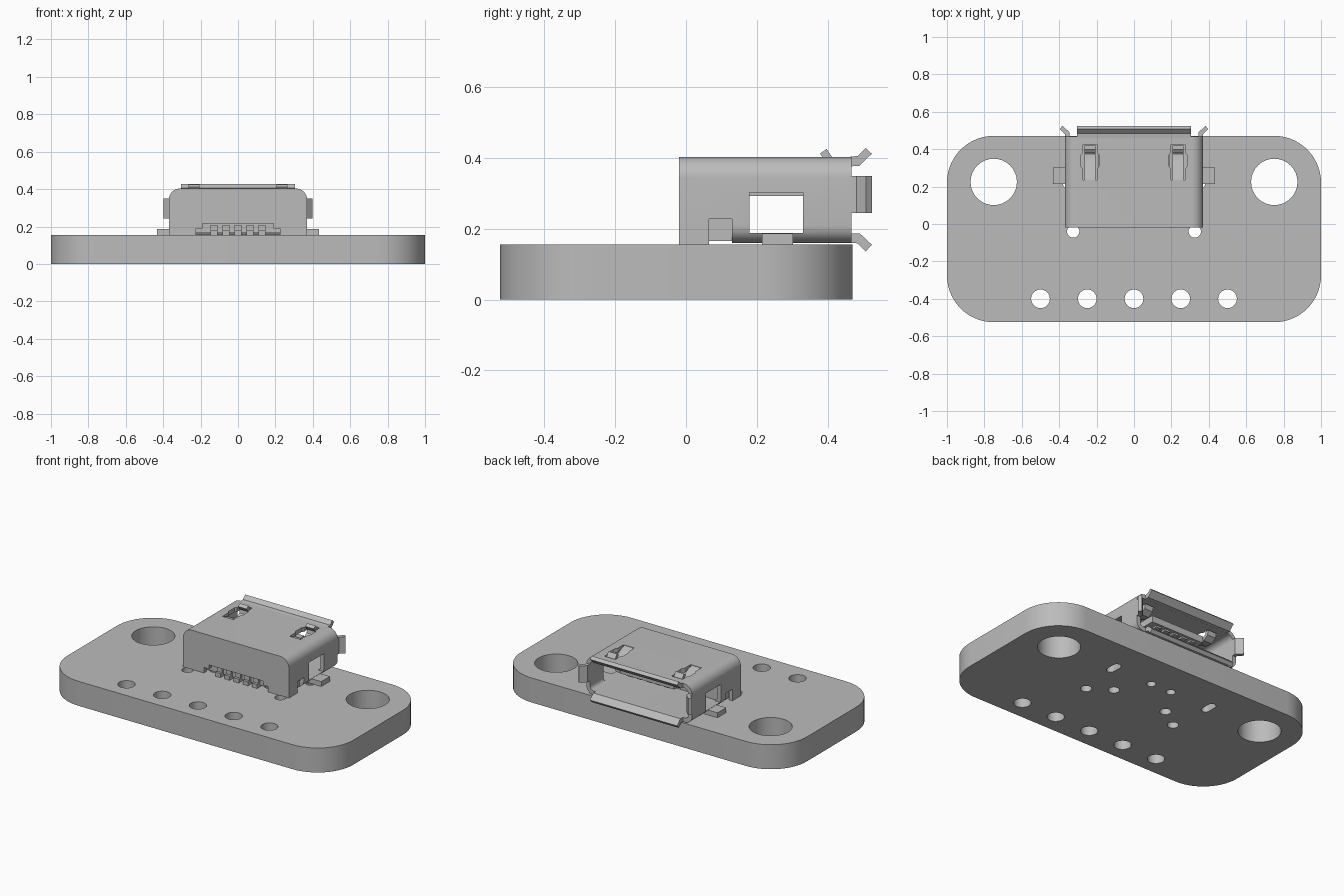
import bpy, bmesh, math
from mathutils import Vector

if "Cube" in bpy.data.objects:
    bpy.data.objects.remove(bpy.data.objects["Cube"])

grey = bpy.data.materials.new("plain_grey")
grey.diffuse_color = (0.5, 0.5, 0.5, 1)
grey.use_nodes = True
grey.node_tree.nodes["Principled BSDF"].inputs["Base Color"].default_value = grey.diffuse_color


def place(axis, p, d):
    """Put a 2D profile point into 3D, d units along the extrusion axis."""
    u, v = p
    return {'x': (d, u, v), 'y': (u, d, v), 'z': (u, v, d)}[axis]


def finish(name, bm):
    bmesh.ops.recalc_face_normals(bm, faces=bm.faces[:])
    me = bpy.data.meshes.new(name)
    bm.to_mesh(me)
    bm.free()
    me.materials.append(grey)
    ob = bpy.data.objects.new(name, me)
    bpy.context.collection.objects.link(ob)
    return ob


def prism(name, pts, axis, a, b):
    bm = bmesh.new()
    lo = [bm.verts.new(place(axis, p, a)) for p in pts]
    hi = [bm.verts.new(place(axis, p, b)) for p in pts]
    bm.faces.new(lo)
    bm.faces.new(hi)
    n = len(pts)
    for i in range(n):
        j = (i + 1) % n
        bm.faces.new((lo[i], lo[j], hi[j], hi[i]))
    return finish(name, bm)


def box(name, x0, x1, y0, y1, z0, z1):
    return prism(name, [(x0, y0), (x1, y0), (x1, y1), (x0, y1)], 'z', z0, z1)


def arc(cx, cy, r, a0, a1, n=10):
    return [(cx + r * math.cos(math.radians(a0 + (a1 - a0) * i / n)),
             cy + r * math.sin(math.radians(a0 + (a1 - a0) * i / n))) for i in range(n + 1)]


def rounded(x0, x1, y0, y1, rb, rt, n=10):
    return (arc(x1 - rt, y1 - rt, rt, 0, 90, n) + arc(x0 + rt, y1 - rt, rt, 90, 180, n)
            + arc(x0 + rb, y0 + rb, rb, 180, 270, n) + arc(x1 - rb, y0 + rb, rb, 270, 360, n))


def ribbon(path, t):
    """Outline of a bent metal strip of thickness t."""
    left, right = [], []
    for i, p in enumerate(path):
        d = Vector(path[min(i + 1, len(path) - 1)]) - Vector(path[max(i - 1, 0)])
        d.normalize()
        n = Vector((-d.y, d.x)) * t / 2
        left.append(tuple(Vector(p) + n))
        right.append(tuple(Vector(p) - n))
    return left + right[::-1]


def cut(ob, cutters):
    bpy.context.view_layer.objects.active = ob
    for c in cutters:
        m = ob.modifiers.new("cut", 'BOOLEAN')
        m.operation = 'DIFFERENCE'
        m.solver = 'EXACT'
        m.object = c
        bpy.ops.object.modifier_apply(modifier=m.name)
        bpy.data.objects.remove(c)


# Circuit board with mounting, pin, via and connector holes
T = 0.155
board = prism("circuit_board", rounded(-1, 1, -0.525, 0.471, 0.25, 0.25, 14), 'z', 0, T)
holes = [(x, -0.4, 0.05) for x in (-0.5, -0.25, 0, 0.25, 0.5)]
for s in (-1, 1):
    holes += [(s * 0.75, 0.225, 0.124), (s * 0.325, -0.04, 0.033),
              (s * 0.193, 0.05, 0.033), (s * 0.073, 0.24, 0.027)]
cutters = [prism("hole", arc(x, y, r, 0, 348.75, 31), 'z', -0.1, 0.3) for x, y, r in holes]
for s in (-1, 1):
    cutters.append(prism("slot", rounded(s * 0.355 - 0.025, s * 0.355 + 0.025,
                                         0.19, 0.295, 0.0249, 0.0249, 6), 'z', -0.1, 0.3))
cut(board, cutters)

# Connector shell: rounded tube open at the back
outer = rounded(-0.37, 0.37, 0.16, 0.403, 0.05, 0.06)
inner = rounded(-0.345, 0.345, 0.187, 0.376, 0.025, 0.035)
bm = bmesh.new()
rings = [[bm.verts.new(place('y', p, d)) for p in prof]
         for prof, d in ((outer, 0), (outer, 0.467), (inner, 0.467), (inner, 0))]
n = len(outer)
for k in range(4):
    a, b = rings[k], rings[(k + 1) % 4]
    for i in range(n):
        j = (i + 1) % n
        bm.faces.new((a[i], a[j], b[j], b[i]))
shell = finish("connector_shell", bm)
cutters = [box("rear_gap", -0.5, 0.5, -0.1, 0.13, 0.1, 0.228)]
for s in (-1, 1):
    x0, x1 = sorted((s * 0.3, s * 0.5))
    cutters.append(box("side_window", x0, x1, 0.18, 0.33, 0.188, 0.303))
    half = [(0.038, 0.235), (0.038, 0.295), (0.048, 0.31), (0.048, 0.37),
            (0.038, 0.38), (0.038, 0.425)]
    dog = half + [(-u, v) for u, v in half[::-1]]
    cutters.append(prism("latch_opening", [(s * 0.235 + u, v) for u, v in dog], 'z', 0.3, 0.5))
cut(shell, cutters)

# Rear cover with stepped pin opening
half = [(0.19, 0.215), (0.19, 0.19), (0.225, 0.19), (0.225, T), (0.37, T)]
half += arc(0.31, 0.343, 0.06, 0, 90)
prism("rear_cover", half + [(-u, v) for u, v in half[::-1]], 'y', -0.02, 0.006)

# Flared lips around the mouth
prism("top_lip", [(0.46, 0.376), (0.49, 0.378), (0.525, 0.412), (0.508, 0.428),
                  (0.485, 0.406), (0.46, 0.403)], 'x', -0.305, 0.305)
prism("bottom_lip", [(0.46, 0.16), (0.485, 0.159), (0.508, 0.136), (0.525, 0.155),
                     (0.491, 0.187), (0.46, 0.187)], 'x', -0.305, 0.305)

finger = [(0.23, 0.39), (0.265, 0.382), (0.33, 0.347), (0.375, 0.342),
          (0.402, 0.36), (0.408, 0.39), (0.388, 0.419)]
lip = [(0.345, 0.46), (0.37, 0.46), (0.37, 0.482), (0.397, 0.508), (0.382, 0.525), (0.345, 0.49)]
for s, side in ((-1, "left"), (1, "right")):
    prism(side + "_lip", [(s * x, y) for x, y in lip], 'z', 0.244, 0.349)
    # Spring latch bent down through the top opening
    prism(side + "_latch", ribbon(finger, 0.023), 'x', s * 0.235 - 0.03, s * 0.235 + 0.03)
    # Cheeks down to the board and solder tabs
    x0, x1 = sorted((s * 0.345, s * 0.37))
    box(side + "_cheek", x0, x1, -0.01, 0.065, T, 0.235)
    x0, x1 = sorted((s * 0.32, s * 0.432))
    box(side + "_solder_tab", x0, x1, 0.215, 0.302, T, 0.186)

# Plastic core and tongue
box("plastic_core", -0.34, 0.34, 0.012, 0.165, 0.165, 0.37)
box("tongue", -0.19, 0.19, 0.15, 0.39, 0.303, 0.345)

# Contacts: solder foot, riser and blade under the tongue
for i in range(5):
    x = (i - 2) * 0.064
    box(f"pin_foot_{i}", x - 0.018, x + 0.018, -0.018, 0.05, T, 0.18)
    box(f"pin_riser_{i}", x - 0.018, x + 0.018, -0.002, 0.02, 0.17, 0.207)
    box(f"contact_{i}", x - 0.018, x + 0.018, 0.15, 0.375, 0.292, 0.306)

# Smooth the rounded parts, keep edges sharp
bpy.ops.object.select_all(action='SELECT')
bpy.context.view_layer.objects.active = board
bpy.ops.object.shade_smooth_by_angle(angle=math.radians(30))
